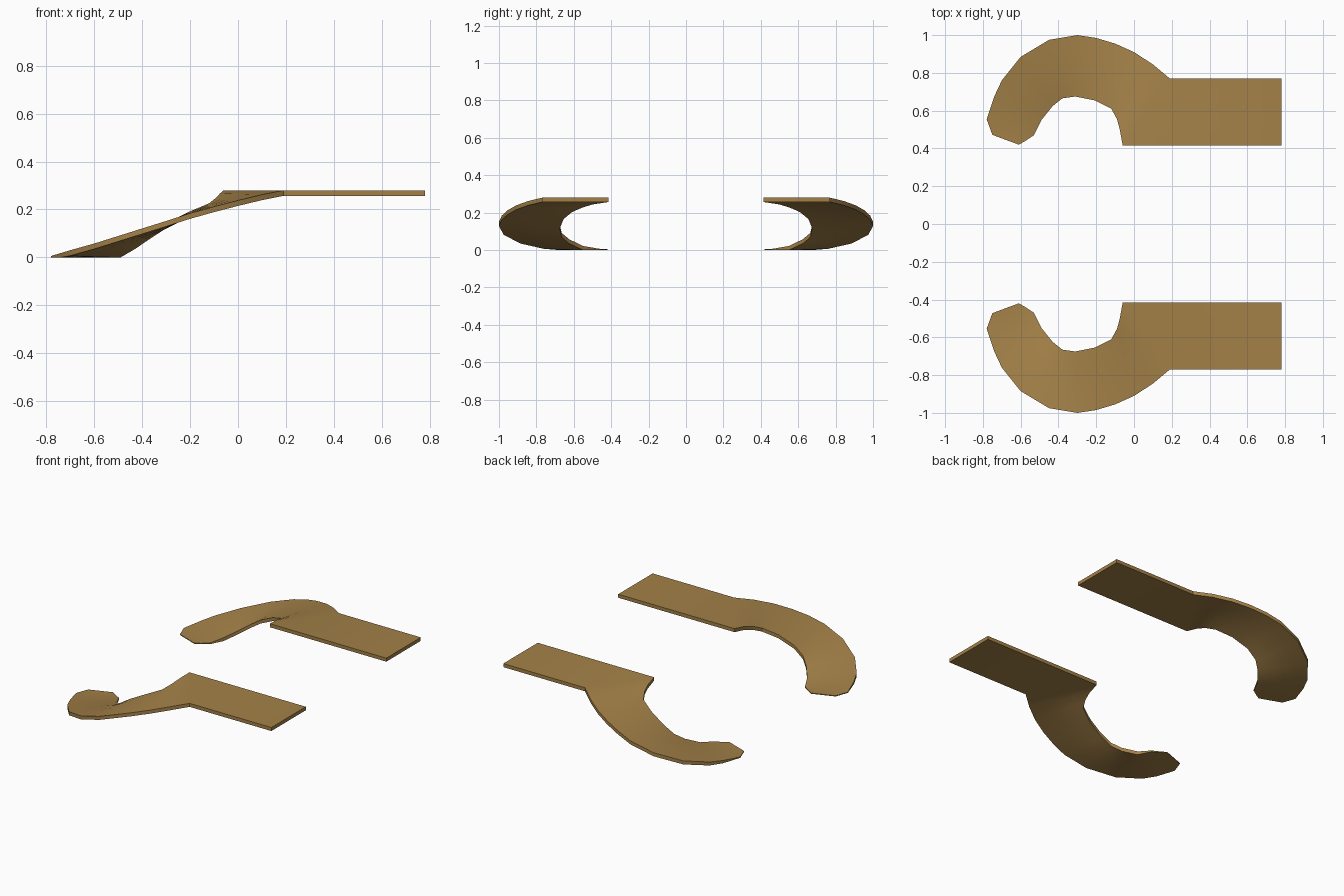
import bpy
import bmesh
import math
from mathutils import Vector

cube = bpy.data.objects.get("Cube")
if cube:
    bpy.data.objects.remove(cube, do_unlink=True)

# Single bronze material
COLOR = (0.37, 0.22, 0.065, 1)
bronze = bpy.data.materials.new("bronze")
bronze.use_nodes = True
bronze.diffuse_color = COLOR
bronze.node_tree.nodes["Principled BSDF"].inputs["Base Color"].default_value = COLOR

THICK = 0.023
ACROSS = 4

# Outer and inner rails of the top surface, from the straight end to the tip
OUTER = [(.78, .77, .28), (.19, .77, .28), (.1, .845, .262), (0, .91, .238),
         (-.1, .955, .212), (-.2, .985, .184), (-.3, 1, .152), (-.45, .975, .105),
         (-.6, .885, .058), (-.7, .76, .03), (-.74, .675, .018), (-.78, .555, .006),
         (-.75, .472, .005)]
INNER = [(.78, .415, .28), (-.06, .415, .28), (-.075, .5, .267), (-.09, .555, .25),
         (-.12, .61, .226), (-.21, .655, .188), (-.31, .675, .138), (-.38, .665, .092),
         (-.43, .625, .058), (-.49, .55, .022), (-.53, .47, .008), (-.575, .44, .005),
         (-.61, .42, .005)]


def hooked_plate(name, side):
    """Closed plate lofted between the two rails; side is +1 back, -1 front."""
    bm = bmesh.new()
    rings = []
    for a, b in zip(OUTER, INNER):
        row = [Vector(a).lerp(Vector(b), i / ACROSS) for i in range(ACROSS + 1)]
        top = [bm.verts.new((p.x, p.y * side, p.z)) for p in row]
        low = [bm.verts.new((p.x, p.y * side, max(0, p.z - THICK))) for p in row]
        rings.append(top + low[::-1])
    for r, s in zip(rings, rings[1:]):
        for i in range(len(r)):
            j = (i + 1) % len(r)
            bm.faces.new((r[i], r[j], s[j], s[i]))
    # End caps
    bm.faces.new(rings[0])
    bm.faces.new(rings[-1])
    bmesh.ops.recalc_face_normals(bm, faces=bm.faces)
    mesh = bpy.data.meshes.new(name)
    bm.to_mesh(mesh)
    bm.free()
    mesh.materials.append(bronze)
    obj = bpy.data.objects.new(name, mesh)
    bpy.context.collection.objects.link(obj)
    bpy.ops.object.select_all(action='DESELECT')
    obj.select_set(True)
    bpy.context.view_layer.objects.active = obj
    bpy.ops.object.shade_smooth_by_angle(angle=math.radians(30))


hooked_plate("back_hooked_plate", 1)
hooked_plate("front_hooked_plate", -1)
